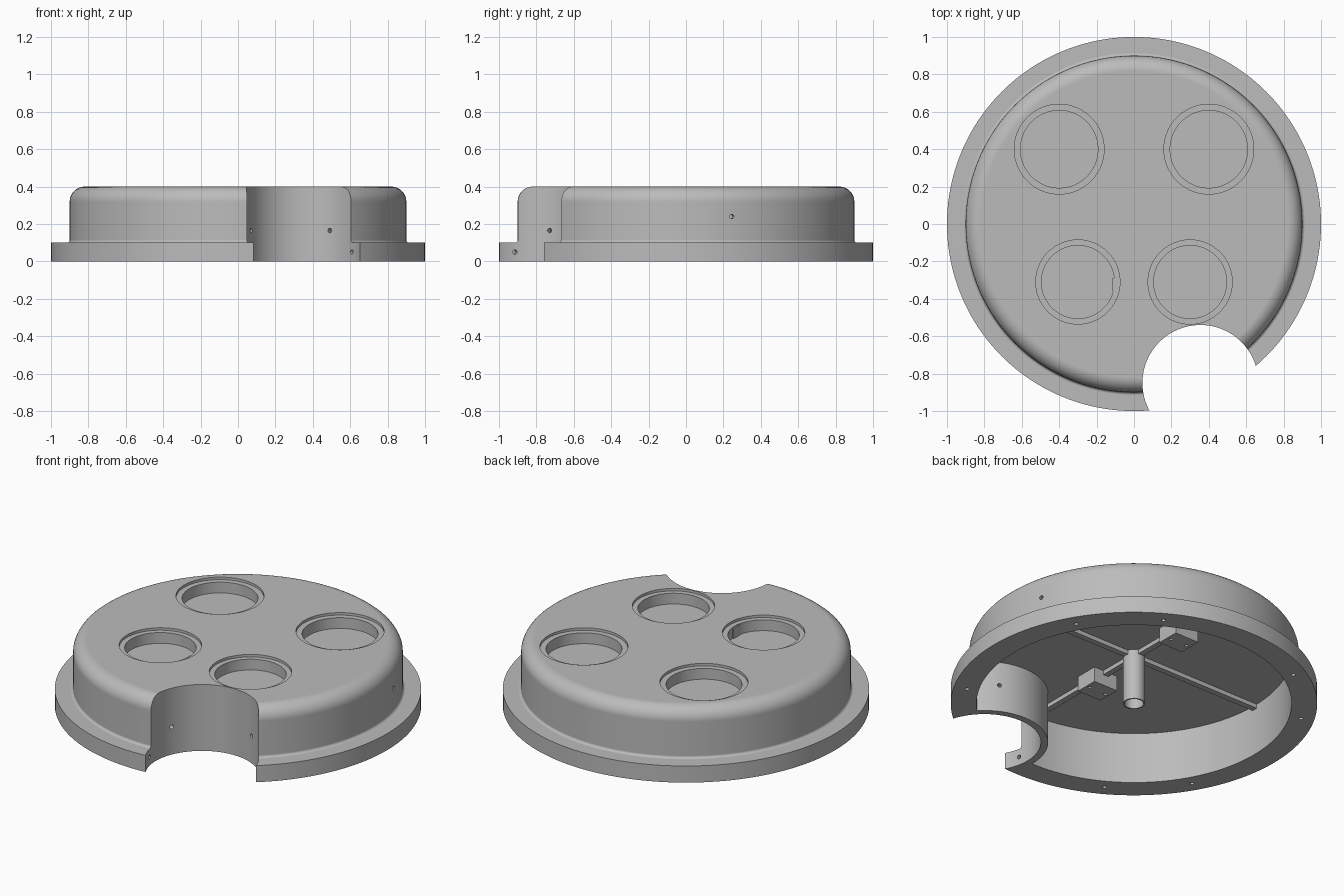
import bpy, bmesh
from math import sin, cos, pi, radians
from mathutils import Matrix, Vector

cube = bpy.data.objects.get("Cube")
if cube:
    bpy.data.objects.remove(cube, do_unlink=True)

grey = bpy.data.materials.new("plain grey")
grey.use_nodes = True
COLOUR = (0.5, 0.5, 0.5, 1)
grey.diffuse_color = COLOUR
grey.node_tree.nodes["Principled BSDF"].inputs["Base Color"].default_value = COLOUR


def make(name, bm, loc=(0, 0, 0), rot=None):
    """Turn a bmesh into a placed object."""
    bmesh.ops.recalc_face_normals(bm, faces=bm.faces)
    mat = Matrix.Translation(loc)
    if rot:
        mat = mat @ rot
    bm.transform(mat)
    mesh = bpy.data.meshes.new(name)
    bm.to_mesh(mesh)
    bm.free()
    mesh.materials.append(grey)
    ob = bpy.data.objects.new(name, mesh)
    bpy.context.collection.objects.link(ob)
    return ob


def lathe(name, profile, loc=(0, 0, 0), rot=None, segs=96, closed=False):
    """Revolve (radius, height) points about z, capped or closed on itself."""
    bm = bmesh.new()
    rings = [[bm.verts.new((r * cos(2 * pi * i / segs), r * sin(2 * pi * i / segs), z))
              for i in range(segs)] for r, z in profile]
    pairs = list(zip(rings, rings[1:]))
    if closed:
        pairs.append((rings[-1], rings[0]))
    else:
        bm.faces.new(rings[0])
        bm.faces.new(rings[-1])
    for a, b in pairs:
        for i in range(segs):
            j = (i + 1) % segs
            bm.faces.new((a[i], a[j], b[j], b[i]))
    return make(name, bm, loc, rot)


def box(name, size, loc):
    bm = bmesh.new()
    bmesh.ops.create_cube(bm, size=1)
    bmesh.ops.scale(bm, vec=size, verts=bm.verts)
    return make(name, bm, loc)


def activate(ob):
    bpy.ops.object.select_all(action='DESELECT')
    ob.select_set(True)
    bpy.context.view_layer.objects.active = ob


def cut(target, cutter):
    """Subtract the cutter for good and delete it."""
    cutter.hide_render = True
    mod = target.modifiers.new("cut", 'BOOLEAN')
    mod.operation, mod.solver, mod.object = 'DIFFERENCE', 'EXACT', cutter
    activate(target)
    bpy.ops.object.modifier_apply(modifier=mod.name)
    bpy.data.objects.remove(cutter, do_unlink=True)


def pin(loc, direction, radius=0.012, length=0.1):
    """Small drill centred on loc."""
    rot = Vector(direction).to_track_quat('Z', 'Y').to_matrix().to_4x4()
    return lathe("drill", [(radius, -length / 2), (radius, length / 2)], loc, rot, 16)


NOTCH = Vector((0.355, -0.85, 0))
NOTCH_R, WALL = 0.31, 0.04
CEILING, FLOOR, TOP = 0.308, 0.32, 0.4

# Outer shell: flange, small fillet, wall and rounded top edge
steps = [i * pi / 16 for i in range(9)]
profile = [(1, 0), (1, 0.1)]
profile += [(0.915 - 0.015 * sin(t), 0.115 - 0.015 * cos(t)) for t in steps[::2]]
profile += [(0.82 + 0.08 * cos(t), 0.32 + 0.08 * sin(t)) for t in steps]
body = lathe("housing_shell", profile, segs=160)

# Cavity, leaving a curved wall round the notch
cavity = lathe("cavity", [(0.86, -0.1), (0.86, CEILING)], segs=160)
cut(cavity, lathe("wall_keep", [(NOTCH_R + WALL, -0.2), (NOTCH_R + WALL, 0.6)], NOTCH))
cut(body, cavity)
cut(body, lathe("notch", [(NOTCH_R, -0.3), (NOTCH_R, 0.7)], NOTCH))

# Four stepped round pockets in the top
for side in (-1, 1):
    for x, y, rim, bore in ((0.4, 0.4, 0.24, 0.207), (0.3, -0.31, 0.225, 0.195)):
        cut(body, lathe("pocket", [(bore, FLOOR), (bore, TOP - 0.015),
                                   (rim, TOP - 0.015), (rim, TOP + 0.1)],
                        (side * x, y, 0)))

# Screw holes under the flange
for deg in (30, 60, 120, 150, 210, 240, 330):
    a = radians(deg)
    cut(body, pin((0.925 * cos(a), 0.925 * sin(a), 0), (0, 0, 1)))

# Holes in the notch wall and in the side
for deg, z in ((64, 0.165), (157, 0.165), (192, 0.05), (35, 0.05)):
    d = Vector((cos(radians(deg)), sin(radians(deg)), 0))
    cut(body, pin(NOTCH + d * NOTCH_R + Vector((0, 0, z)), d))
d = Vector((cos(radians(15.8)), sin(radians(15.8)), 0))
cut(body, pin(d * 0.88 + Vector((0, 0, 0.24)), d))

# Small tab on the inner side of one pocket
tab = box("pocket_tab", (0.02, 0.07, 0.06), (-0.105, -0.325, FLOOR + 0.03))

# Crossed ribs under the ceiling
RIB = 0.025
ribs = [box("rib_across", (1.73, 0.035, RIB), (0, 0, CEILING - RIB / 2)),
        box("rib_lengthwise", (0.035, 1.73, RIB), (0, 0, CEILING - RIB / 2))]

# Central hollow post
post = lathe("centre_post", [(0.06, 0), (0.06, CEILING), (0.052, CEILING), (0.052, 0)],
             segs=48, closed=True)

# Two mounting blocks on the lengthwise rib, each with screw holes
blocks = []
for name, y in (("front_block", -0.31), ("back_block", 0.38)):
    block = box(name, (0.16, 0.14, 0.09), (0, y, CEILING - 0.045))
    for x in (-0.055, 0.055):
        cut(block, pin((x, y, CEILING - 0.09), (0, 0, 1), 0.01, 0.06))
    blocks.append(block)

# Smooth curved walls, keep the edges crisp
for ob in [body, post, tab] + ribs + blocks:
    activate(ob)
    bpy.ops.object.shade_smooth_by_angle(angle=radians(30))
    mod = ob.modifiers.new("clean_normals", 'WEIGHTED_NORMAL')
    mod.keep_sharp = True
